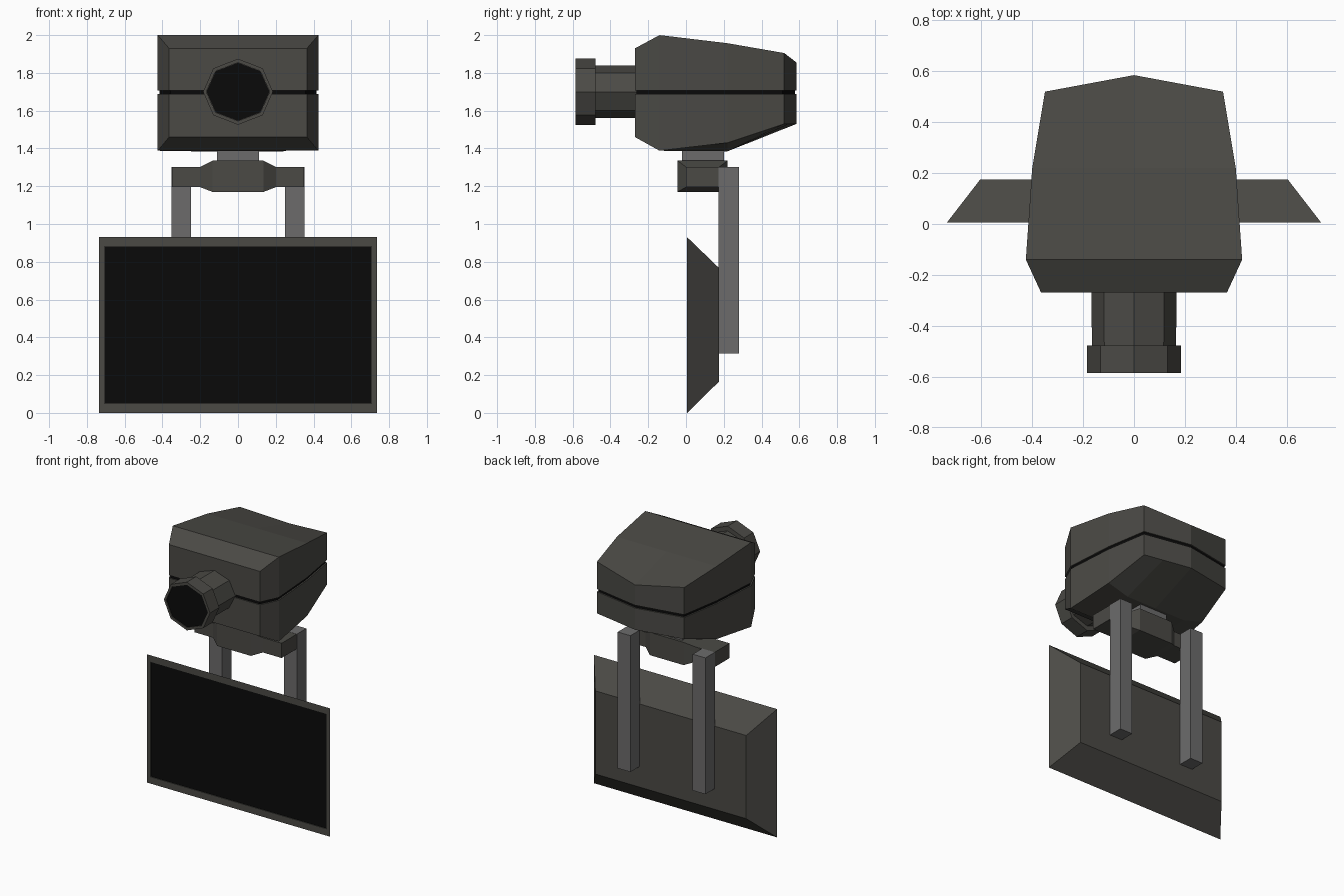
import bpy, bmesh
from math import sin, cos, pi

if "Cube" in bpy.data.objects:
    bpy.data.objects.remove(bpy.data.objects["Cube"])


def material(name, rgb):
    m = bpy.data.materials.new(name)
    m.diffuse_color = (*rgb, 1)
    m.use_nodes = True
    m.node_tree.nodes["Principled BSDF"].inputs["Base Color"].default_value = m.diffuse_color
    return m


BODY = material("dark_body", (0.07, 0.068, 0.06))
STEEL = material("grey_metal", (0.15, 0.148, 0.148))
BLACK = material("black", (0.003, 0.003, 0.003))


def loft(name, rings, mat):
    """Skin a list of even-sized rings; ends are capped with strips of quads."""
    bm = bmesh.new()
    vs = [[bm.verts.new(p) for p in r] for r in rings]
    n = len(vs[0])
    for a, b in zip(vs, vs[1:]):
        for i in range(n):
            j = (i + 1) % n
            bm.faces.new((a[i], a[j], b[j], b[i]))
    for r in (vs[0], vs[-1]):
        for i in range(n // 2 - 1):
            bm.faces.new((r[i], r[i + 1], r[n - 2 - i], r[n - 1 - i]))
    bmesh.ops.recalc_face_normals(bm, faces=bm.faces)
    bmesh.ops.dissolve_limit(bm, angle_limit=0.005, verts=bm.verts, edges=bm.edges)
    me = bpy.data.meshes.new(name)
    bm.to_mesh(me)
    bm.free()
    me.materials.append(mat)
    ob = bpy.data.objects.new(name, me)
    bpy.context.collection.objects.link(ob)
    return ob


def rect_xz(y, w, z0, z1):
    return [(-w, y, z0), (w, y, z0), (w, y, z1), (-w, y, z1)]


def rect_yz(x, y0, y1, z0, z1):
    return [(x, y0, z0), (x, y1, z0), (x, y1, z1), (x, y0, z1)]


def box(name, x0, x1, y0, y1, z0, z1, mat):
    return loft(name, [rect_yz(x0, y0, y1, z0, z1), rect_yz(x1, y0, y1, z0, z1)], mat)


def octagon(y, rx, rz, zc=1.7):
    return [(rx * cos(i * pi / 4), y, zc + rz * sin(i * pi / 4)) for i in range(8)]


def shell(name, stations, cols, seam, mat):
    """Half of the head: stations are (y side, y middle, half width, z side, z middle)."""
    rings = []
    for ys, ym, w, zs, zm in stations:
        ring = [(f * w, ys + (ym - ys) * (1 - abs(f)), zs if abs(f) == 1 else zm) for f in cols]
        rings.append(ring + [(x, y, seam) for x, y, _ in reversed(ring)])
    return loft(name, rings, mat)


# Head: upper and lower shells with a dark recessed seam between them
shell("head_upper_shell", [
    (-0.27, -0.27, 0.365, 1.93, 1.93), (-0.14, -0.14, 0.425, 2.0, 2.0),
    (0.22, 0.22, 0.40, 1.957, 1.957), (0.52, 0.585, 0.35, 1.905, 1.855)],
    (-1, 0, 1), 1.707, BODY)
shell("head_lower_shell", [
    (-0.27, -0.27, 0.365, 1.46, 1.46), (-0.14, -0.14, 0.425, 1.388, 1.388),
    (0.22, 0.22, 0.40, 1.43, 1.385), (0.52, 0.585, 0.35, 1.53, 1.53)],
    (-1, -0.6, 0, 0.6, 1), 1.687, BODY)
shell("head_seam", [
    (-0.262, -0.262, 0.357, 1.71, 1.71), (-0.14, -0.14, 0.415, 1.71, 1.71),
    (0.22, 0.22, 0.39, 1.71, 1.71), (0.512, 0.576, 0.342, 1.71, 1.71)],
    (-1, 0, 1), 1.684, BLACK)

# Lens barrel, hood and glass
loft("lens_barrel", [octagon(-0.25, 0.168, 0.14), octagon(-0.49, 0.165, 0.14)], BODY)
loft("lens_hood", [octagon(-0.478, 0.185, 0.175), octagon(-0.585, 0.185, 0.175),
                   octagon(-0.585, 0.168, 0.155), octagon(-0.576, 0.168, 0.155)], BODY)
loft("lens_glass", [octagon(-0.57, 0.167, 0.154), octagon(-0.58, 0.167, 0.154)], BLACK)

# Neck, and the pivot block tapering into two side arms
box("neck", -0.11, 0.11, -0.02, 0.2, 1.32, 1.41, STEEL)
half = [(0.135, -0.045, 0.22, 1.17, 1.335), (0.2, 0.0, 0.176, 1.195, 1.302),
        (0.35, 0.0, 0.176, 1.195, 1.302)]
loft("pivot_with_arms", [rect_yz(-s[0], *s[1:]) for s in reversed(half)]
     + [rect_yz(*s) for s in half], BODY)

# Posts behind the display
for side, s in (("left", -1), ("right", 1)):
    box(side + "_post", s * 0.25, s * 0.352, 0.172, 0.28, 0.315, 1.303, STEEL)

# Display: tapered housing with a thin bezel and black panel
loft("display_housing", [
    rect_xz(0.174, 0.605, 0.165, 0.768), rect_xz(0.006, 0.735, 0.0, 0.93),
    rect_xz(0.006, 0.706, 0.049, 0.882), rect_xz(0.014, 0.706, 0.049, 0.882)], BODY)
loft("display_panel", [rect_xz(0.02, 0.705, 0.05, 0.881),
                       rect_xz(0.01, 0.705, 0.05, 0.881)], BLACK)
